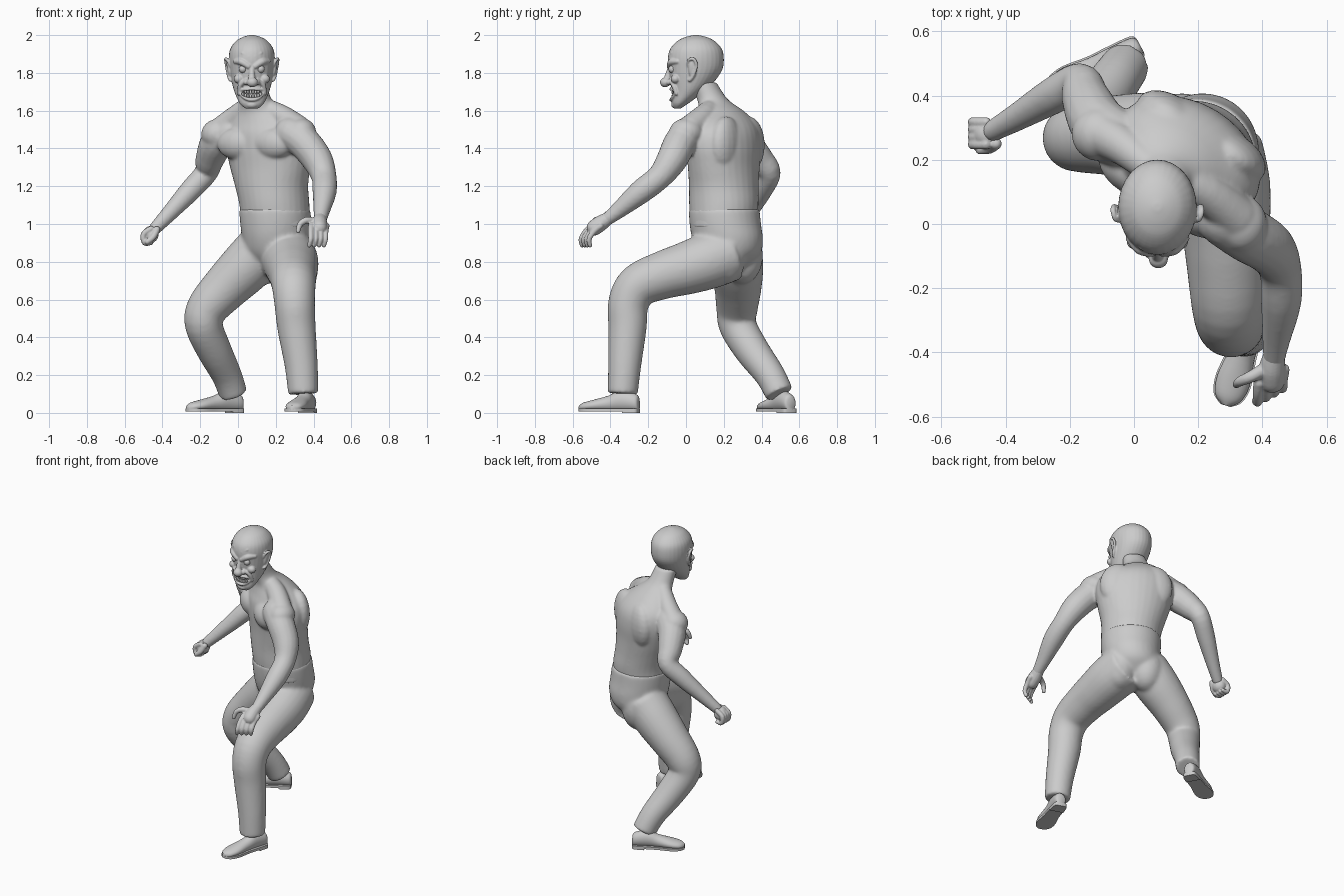
import bpy, bmesh, math
from mathutils import Vector, Matrix

if "Cube" in bpy.data.objects:
    bpy.data.objects.remove(bpy.data.objects["Cube"])

def spline(rows, k=4):
    """Catmull-Rom through rows of numbers."""
    out, n = [], len(rows)
    for i in range(n - 1):
        a, b, c, d = rows[max(i - 1, 0)], rows[i], rows[i + 1], rows[min(i + 2, n - 1)]
        for s in range(k):
            t = s / k
            out.append([0.5 * (2*q + (r-p)*t + (2*p-5*q+4*r-w)*t*t + (3*q-p-3*r+w)*t**3)
                        for p, q, r, w in zip(a, b, c, d)])
    return out + [list(rows[-1])]

def loft(bm, rings, n=20):
    """Skin a list of (centre, u, v) ellipses and cap the ends."""
    loops = [[bm.verts.new(c + u*math.cos(2*math.pi*i/n) + v*math.sin(2*math.pi*i/n))
              for i in range(n)] for c, u, v in rings]
    for p, q in zip(loops, loops[1:]):
        for i in range(n):
            j = (i + 1) % n
            bm.faces.new((p[i], p[j], q[j], q[i]))
    bm.faces.new(loops[0][::-1])
    bm.faces.new(loops[-1])

def blob(bm, c, r, yaw=0, roll=0):
    r = (r, r, r) if isinstance(r, (int, float)) else r
    m = (Matrix.Translation(c) @ Matrix.Rotation(yaw, 4, 'Z') @ Matrix.Rotation(roll, 4, 'Y')
         @ Matrix.Diagonal((*r, 1)))
    bmesh.ops.create_uvsphere(bm, u_segments=20, v_segments=12, radius=1, matrix=m)

def tube(bm, pts, n=16, rounded=True):
    """Round limb through (x, y, z, radius) points."""
    rows = spline(pts)
    pos = [Vector(p[:3]) for p in rows]
    u, rings = None, []
    for i, p in enumerate(pos):
        t = (pos[min(i + 1, len(pos) - 1)] - pos[max(i - 1, 0)]).normalized()
        u = (u - t * u.dot(t)).normalized() if u else t.orthogonal().normalized()
        rings.append((p, u * rows[i][3], t.cross(u) * rows[i][3]))
    loft(bm, rings, n)
    if rounded:
        for p in (pts[0], pts[-1]):
            blob(bm, p[:3], p[3] * 0.98)

def stack(bm, rows, yaw=0):
    """Horizontal ellipses (x, y, z, half width, half depth)."""
    s, f = Vector((math.cos(yaw), math.sin(yaw), 0)), Vector((-math.sin(yaw), math.cos(yaw), 0))
    loft(bm, [(Vector(r[:3]), s * r[3], f * r[4]) for r in spline(rows)], 32)

def finish(name, bm, voxel=0, smooth=0):
    bmesh.ops.recalc_face_normals(bm, faces=bm.faces)
    me = bpy.data.meshes.new(name)
    bm.to_mesh(me)
    bm.free()
    ob = bpy.data.objects.new(name, me)
    bpy.context.collection.objects.link(ob)
    bpy.ops.object.select_all(action='DESELECT')
    bpy.context.view_layer.objects.active = ob
    ob.select_set(True)
    if voxel:
        m = ob.modifiers.new("union", 'REMESH')
        m.mode, m.voxel_size = 'VOXEL', voxel
        bpy.ops.object.modifier_apply(modifier=m.name)
    if smooth:
        m = ob.modifiers.new("soften", 'SMOOTH')
        m.factor, m.iterations = 0.5, smooth
        bpy.ops.object.modifier_apply(modifier=m.name)
    bpy.ops.object.shade_smooth_by_angle(angle=math.radians(50))
    return ob

YAW = math.radians(-32)
side = Vector((math.cos(YAW), math.sin(YAW), 0))
front = Vector((math.sin(YAW), -math.cos(YAW), 0))

# upper body: torso, chest, back, shoulders and arms
bm = bmesh.new()
stack(bm, [(.2, .2, .98, .185, .17), (.193, .2, 1.1, .187, .182), (.178, .2, 1.2, .2, .178),
           (.17, .2, 1.3, .225, .175), (.165, .2, 1.4, .245, .178), (.158, .2, 1.48, .24, .17),
           (.145, .2, 1.54, .205, .145), (.12, .185, 1.6, .14, .11), (.095, .14, 1.66, .085, .08),
           (.08, .09, 1.75, .075, .07)], YAW)
mid = Vector((.155, .2, 0))
for s in (-1, 1):
    blob(bm, mid + front*.118 + side*s*.112 + Vector((0, 0, 1.425)), (.12, .07, .085), YAW)
    blob(bm, mid - front*.085 + side*s*.11 + Vector((.01, 0, 1.42)), (.12, .07, .15), YAW)
tube(bm, [(.1, .15, 1.63, .05), (.22, .1, 1.575, .062), (.32, .02, 1.505, .07)])
tube(bm, [(.06, .17, 1.63, .05), (-.03, .24, 1.555, .06), (-.1, .28, 1.49, .07)])
blob(bm, (.335, 0, 1.485), (.08, .09, .075))
blob(bm, (-.11, .28, 1.475), (.085, .085, .08))
tube(bm, [(.28, .02, 1.48, .09), (.35, -.03, 1.43, .088), (.42, -.075, 1.34, .082),
          (.455, -.14, 1.25, .067), (.458, -.24, 1.17, .064), (.443, -.36, 1.07, .044),
          (.435, -.425, 1.02, .034)])
tube(bm, [(-.04, .26, 1.48, .09), (-.11, .31, 1.43, .09), (-.15, .39, 1.34, .076),
          (-.17, .44, 1.27, .062), (-.25, .4, 1.18, .058), (-.36, .335, 1.06, .044),
          (-.44, .29, .975, .034)])
finish("upper_body", bm, .008, 9)

# open hand
bm = bmesh.new()
tube(bm, [(.436, -.41, 1.03, .034), (.43, -.45, 1.005, .042), (.43, -.485, .98, .042)])
for i in range(4):
    x, y = .385 + .026*i, -.02 + .014*i
    tube(bm, [(x + .004, -.475 + y, .99, .018), (x, -.51 + y, .96, .016),
              (x, -.535 + y, .92, .014), (x - .008, -.53 + y, .887, .012)], 10)
tube(bm, [(.41, -.45, 1.01, .022), (.365, -.475, 1.02, .019), (.33, -.49, 1.0, .016),
          (.318, -.5, .962, .012)], 10)
finish("open_hand", bm, .0045, 3)

# closed fist
bm = bmesh.new()
blob(bm, (-.462, .28, .945), (.042, .047, .045))
for i in range(4):
    y = .248 + .023*i
    tube(bm, [(-.46, y, .975, .016), (-.5, y, .945, .016), (-.493, y, .9, .015),
              (-.46, y, .9, .012)], 10)
tube(bm, [(-.43, .25, .97, .019), (-.45, .235, .93, .017), (-.48, .23, .905, .014)], 10)
finish("closed_fist", bm, .0045, 3)

# trousers: pelvis, buttocks and both legs
bm = bmesh.new()
stack(bm, [(.19, .23, .77, .1, .1), (.2, .23, .84, .165, .165), (.205, .22, .92, .18, .19),
           (.2, .208, 1.0, .188, .19), (.195, .202, 1.08, .19, .187)], YAW)
for s in (-1, 1):
    blob(bm, Vector((.2, .22, .83)) - front*.035 + side*s*.085, (.11, .115, .15), YAW)
tube(bm, [(.25, .24, .85, .15), (.275, .12, .805, .15), (.285, 0, .765, .14), (.29, -.12, .73, .128),
          (.295, -.25, .675, .117), (.3, -.305, .58, .108), (.31, -.31, .45, .102),
          (.335, -.325, .25, .088), (.345, -.335, .1, .08)], 24, False)
tube(bm, [(.13, .26, .87, .14), (.04, .27, .77, .14), (-.07, .275, .66, .125),
          (-.165, .27, .55, .11), (-.18, .275, .46, .1), (-.125, .35, .33, .092),
          (-.06, .445, .2, .08), (-.025, .495, .1, .076)], 24, False)
finish("trousers", bm, .009, 18)

# shoes
def slab(bm, outline, z0, z1):
    f = bm.faces.new([bm.verts.new((p.x, p.y, z0)) for p in outline])
    ext = bmesh.ops.extrude_face_region(bm, geom=[f])
    bmesh.ops.translate(bm, vec=(0, 0, z1 - z0),
                        verts=[v for v in ext["geom"] if isinstance(v, bmesh.types.BMVert)])

def shoe(name, heel, toe):
    a, d = Vector((*heel, 0)), Vector((*toe, 0)) - Vector((*heel, 0))
    w = Vector((-d.y, d.x, 0)).normalized()
    rows = spline([(0, .02, .08), (.05, .036, .1), (.3, .041, .12), (.5, .043, .092),
                   (.75, .053, .07), (.92, .042, .055), (1, .012, .04)])
    bm = bmesh.new()
    loft(bm, [(a + d*t + Vector((0, 0, (h + .008)/2)), w*hw, Vector((0, 0, (h - .008)/2)))
              for t, hw, h in rows])
    edge = lambda rs: ([a + d*t + w*(hw + .005) for t, hw, h in rs]
                       + [a + d*t - w*(hw + .005) for t, hw, h in reversed(rs)])
    slab(bm, edge(rows), .008, .024)
    slab(bm, edge([r for r in rows if r[0] < .3]), 0, .012)
    finish(name, bm)

shoe("front_shoe", (.385, -.25), (.285, -.565))
shoe("back_shoe", (.02, .555), (-.27, .4))

# head with ears, nose, brows, cheeks and lips
CX = .073
bm = bmesh.new()
stack(bm, [(CX, -.045, 1.612, .035, .018), (CX, -.03, 1.64, .065, .045), (CX, .01, 1.7, .092, .085),
           (CX, .035, 1.76, .108, .12), (CX, .05, 1.82, .118, .143), (CX, .052, 1.88, .122, .148),
           (CX, .053, 1.93, .113, .135), (CX, .053, 1.97, .082, .097), (CX, .053, 1.99, .047, .055),
           (CX, .053, 2.0, .012, .012)])
blob(bm, (CX + .003, -.11, 1.75), (.03, .028, .026))
tube(bm, [(CX, -.078, 1.84, .014), (CX, -.092, 1.8, .015), (CX, -.1, 1.765, .02)], 12)
for s in (-1, 1):
    X = lambda x: CX + s*x
    blob(bm, (X(.027), -.088, 1.75), (.017, .018, .015))
    tube(bm, [(X(.088), -.045, 1.86, .012), (X(.055), -.077, 1.858, .018),
              (X(.018), -.088, 1.835, .015)], 12)
    tube(bm, [(X(.05), -.073, 1.905, .008), (X(.015), -.086, 1.885, .009)], 10)
    blob(bm, (X(.068), -.055, 1.768), (.028, .025, .024))
    tube(bm, [(X(.03), -.085, 1.76, .01), (X(.06), -.066, 1.735, .013), (X(.07), -.05, 1.69, .01)], 10)
    blob(bm, (X(.119), .035, 1.82), (.012, .022, .05), 0, s*.15)
    tube(bm, [(X(.112), .012, 1.835, .007), (X(.13), .014, 1.868, .008), (X(.138), .042, 1.872, .009),
              (X(.134), .055, 1.835, .008), (X(.122), .035, 1.78, .009), (X(.112), .02, 1.762, .01)], 10)
lips = []
for i in range(17):
    a = 2*math.pi*i/16
    x = .062*math.cos(a)
    lips.append((CX + x, -.08 + 6*x*x, 1.685 + .028*math.sin(a) + 4*x*x, .009))
tube(bm, lips, 10)
blob(bm, (CX, -.058, 1.632), (.032, .02, .02))
head = finish("head", bm, .004, 4)

# mouth opening
bm = bmesh.new()
blob(bm, (CX, -.07, 1.69), (.056, .032, .022))
cutter = finish("mouth_cutter", bm)
cutter.hide_render = True
bpy.context.view_layer.objects.active = head
m = head.modifiers.new("mouth", 'BOOLEAN')
m.operation, m.object = 'DIFFERENCE', cutter
bpy.ops.object.modifier_apply(modifier=m.name)
bpy.data.objects.remove(cutter)

# teeth and eyes
bm = bmesh.new()
for i in range(8):
    x = (i - 3.5)*.0135
    for z in (1.698, 1.676):
        blob(bm, (CX + x, -.07 + 6*x*x, z + 4*x*x), (.0068, .007, .012))
finish("teeth", bm)
bm = bmesh.new()
for s in (-1, 1):
    blob(bm, (CX + s*.047, -.072, 1.82), .021)
finish("eyes", bm)
